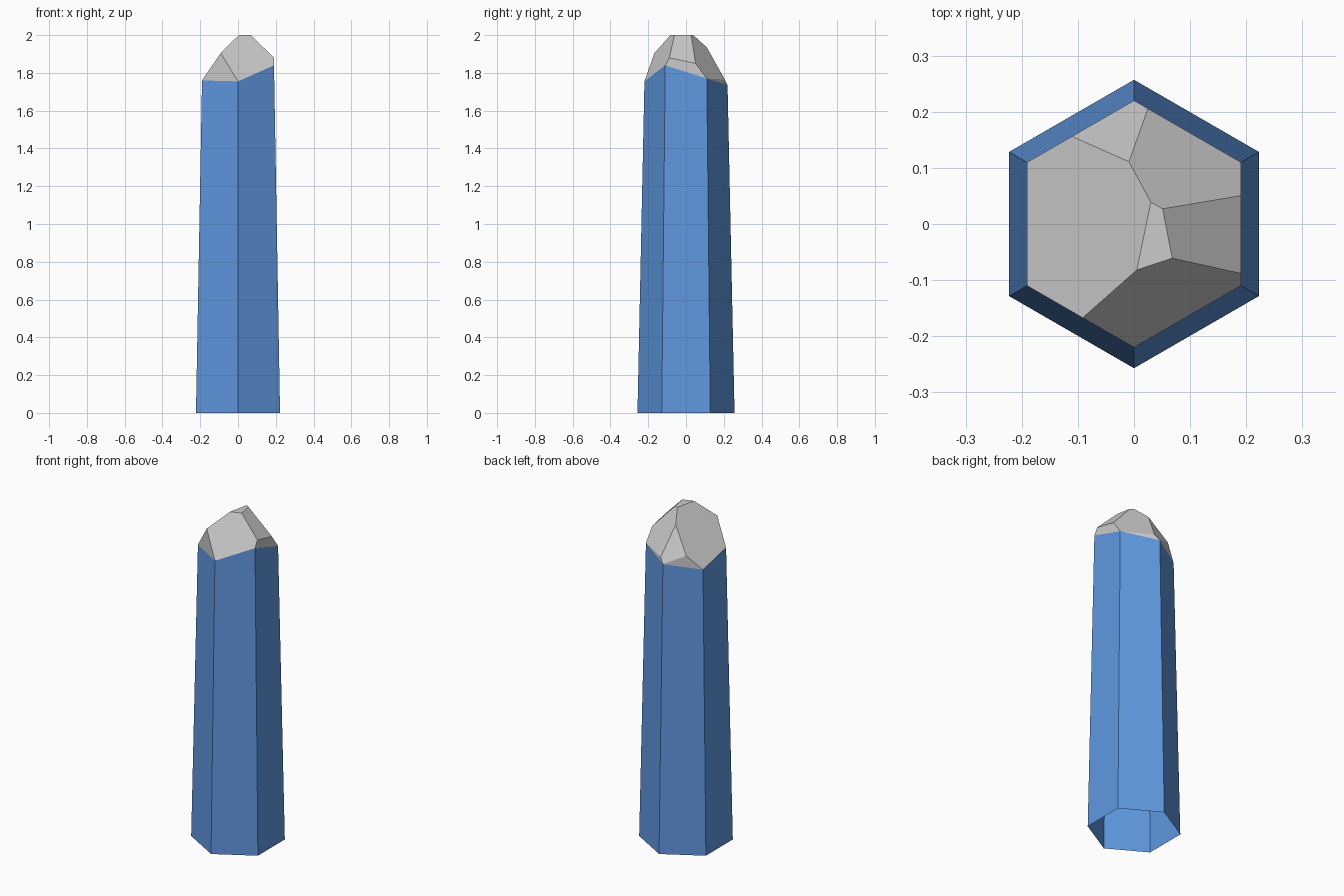
import bpy, bmesh
from math import sin, cos, radians
from mathutils import Vector

default = bpy.data.objects.get("Cube")
if default:
    bpy.data.objects.remove(default, do_unlink=True)


def make_material(name, colour):
    mat = bpy.data.materials.new(name)
    mat.use_nodes = True
    mat.diffuse_color = colour
    mat.node_tree.nodes["Principled BSDF"].inputs["Base Color"].default_value = colour
    return mat


def make_object(name, points, faces, material):
    bm = bmesh.new()
    verts = {key: bm.verts.new(co) for key, co in points.items()}
    for face in faces:
        bm.faces.new([verts[key] for key in face.split()])
    mesh = bpy.data.meshes.new(name)
    bm.to_mesh(mesh)
    bm.free()
    mesh.materials.append(material)
    obj = bpy.data.objects.new(name, mesh)
    bpy.context.collection.objects.link(obj)
    return obj


def corner(i, radius, z):
    angle = radians(90 - 60 * i)
    return Vector((radius * cos(angle), radius * sin(angle), z))


blue = make_material("crystal blue", (0.114, 0.314, 0.745, 1))
grey = make_material("tip grey", (0.6, 0.6, 0.6, 1))

# Six corners, clockwise from the back, with the uneven rim heights
names = ["back", "back_left", "front_left", "front", "front_right", "back_right"]
heights = [1.735, 1.77, 1.84, 1.755, 1.76, 1.71]
rim = {n: corner(i, 0.22, z) for i, (n, z) in enumerate(zip(names, heights))}
base = {"base_" + n: corner(i, 0.257, 0) for i, n in enumerate(names)}

# Tapered hexagonal shaft, open underneath
walls = []
for a, b in zip(names, names[1:] + names[:1]):
    walls.append(f"base_{b} base_{a} {a} {b}")
make_object("crystal_shaft", {**base, **rim}, walls, blue)


# Points where the cut facets meet the vertical sides of the tip
def on_side(a, b, t, z):
    point = rim[a].lerp(rim[b], t)
    point.z = z
    return point


tip = dict(rim)
tip["notch_back"] = on_side("back", "back_left", 0.13, 1.765)
tip["side_back"] = on_side("back_left", "front_left", 0.27, 1.85)
tip["side_front"] = on_side("back_left", "front_left", 0.9, 1.88)
tip["notch_front"] = on_side("front", "front_right", 0.48, 1.905)
tip["notch_rear"] = on_side("back", "back_right", 0.58, 1.79)

# Ridge and small flat summit
tip["ridge"] = (-0.009, 0.111, 1.934)
tip["top_a"] = (0.03, 0.039, 2)
tip["top_b"] = (0.051, 0.027, 2)
tip["top_c"] = (0.068, -0.061, 2)
tip["top_d"] = (0.005, -0.082, 2)

# Faceted tip
facets = [
    "top_a top_d top_c top_b",
    "front_right notch_front top_d top_a ridge notch_rear back_right",
    "notch_front front front_left side_front top_c top_d",
    "side_front side_back top_b top_c",
    "side_back back_left notch_back ridge top_a top_b",
    "notch_back back notch_rear ridge",
    "front_right front notch_front",
    "front_left back_left side_back side_front",
    "back_left back notch_back",
    "back back_right notch_rear",
]
make_object("crystal_tip", tip, facets, grey)
